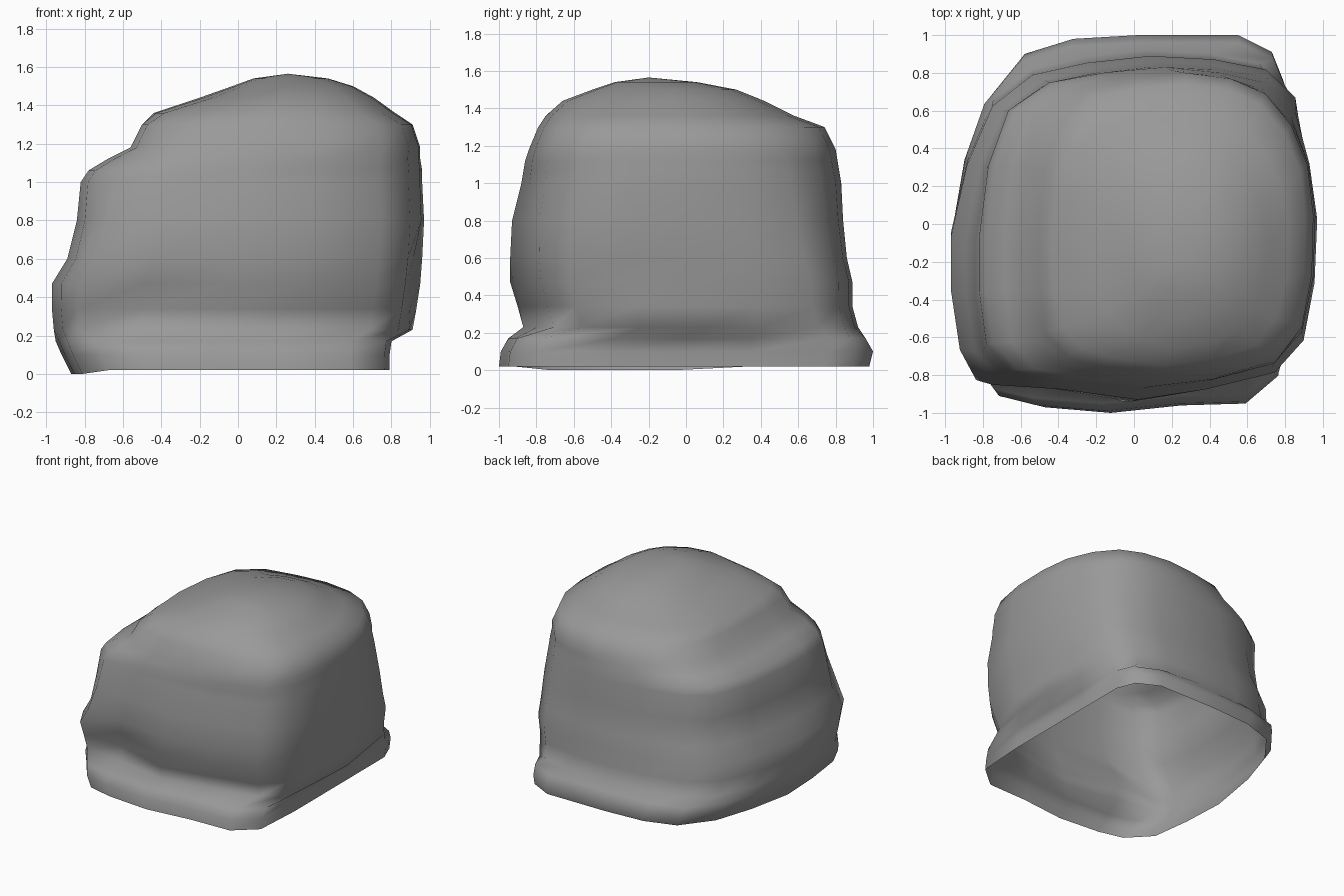
import bpy
import bmesh
from mathutils import Vector

default_cube = bpy.data.objects.get("Cube")
if default_cube:
    bpy.data.objects.remove(default_cube, do_unlink=True)

# Outlines seen from above, scaled to the unit square
SKIRT_OUTLINE = [
    (1, 0), (1, .35), (1, .76), (.93, .91), (.72, 1), (.1, 1), (-.3, .98),
    (-.6, .9), (-.82, .66), (-.94, .35), (-1, -.05), (-.98, -.4), (-.93, -.72),
    (-.76, -.92), (-.52, -.97), (-.1, -1), (.35, -.96), (.76, -.95), (.97, -.8),
    (1, -.4)]
BODY_OUTLINE = [
    (1, .08), (.95, .42), (.9, .76), (.74, .92), (.45, .98), (.1, 1), (-.25, .96),
    (-.55, .89), (-.77, .71), (-.91, .37), (-1, -.05), (-1, -.35), (-.95, -.7),
    (-.86, -.86), (-.5, -.92), (-.05, -1), (.35, -.92), (.76, -.82), (.92, -.65),
    (.98, -.3)]
CROWN_OUTLINE = [
    (1, .08), (.96, .4), (.84, .66), (.66, .86), (.42, .96), (.1, 1), (-.25, .97),
    (-.6, .91), (-.85, .74), (-.96, .4), (-1, -.05), (-1, -.4), (-.96, -.72),
    (-.8, -.89), (-.5, -.96), (-.05, -1), (.35, -.96), (.74, -.86), (.92, -.64),
    (.99, -.3)]

# Height, left, right, front and back limits of each ring
SKIRT_RINGS = [
    (.02, -.87, .79, -1, .98), (.1, -.92, .79, -.99, 1),
    (.17, -.95, .8, -.95, .96)]
BODY_RINGS = [
    (.23, -.96, .91, -.87, .92), (.34, -.97, .93, -.9, .89),
    (.47, -.97, .95, -.94, .89), (.6, -.89, .96, -.94, .86),
    (.8, -.84, .97, -.93, .84), (1, -.82, .96, -.88, .83),
    (1.06, -.78, .96, -.87, .82), (1.12, -.68, .95, -.86, .81),
    (1.18, -.56, .95, -.84, .8), (1.3, -.5, .91, -.79, .74),
    (1.36, -.44, .82, -.75, .58), (1.44, -.2, .71, -.66, .42),
    (1.5, -.03, .6, -.5, .27), (1.54, .08, .47, -.38, .06)]

# Soft dents and lumps: centre, radius, displacement
DENTS = [
    ((-.48, -.87, .4), .16, (0, .07, 0)),
    ((-.68, -.82, .52), .17, (0, -.05, 0)),
    ((.93, -.35, .5), .2, (-.04, 0, 0))]


def ring_points(limits, outline):
    height, left, right, front, back = limits
    middle = Vector(((left + right) / 2, (front + back) / 2, height))
    half_width, half_depth = (right - left) / 2, (back - front) / 2
    return [middle + Vector((u * half_width, v * half_depth, 0)) for u, v in outline]


def body_outline_at(height):
    """Square corners low down, softer at the shoulder, nearly round on the dome."""
    shoulder = min(1, max(0, (height - .47) / .75))
    dome = min(.8, max(0, (height - 1.3) / .2))
    blended = []
    for low, high in zip(BODY_OUTLINE, CROWN_OUTLINE):
        point = Vector(low).lerp(Vector(high), shoulder)
        blended.append(point.lerp(point.normalized(), dome))
    return blended


def press(point):
    moved = point.copy()
    for centre, radius, shift in DENTS:
        distance = (point - Vector(centre)).length / radius
        moved += Vector(shift) * max(0, 1 - distance * distance / 2) ** 2
    return moved


# One grey material
grey = bpy.data.materials.new("plain_grey")
grey.use_nodes = True
colour = (.32, .32, .32, 1)
grey.diffuse_color = colour
shader = next(n for n in grey.node_tree.nodes if n.type == "BSDF_PRINCIPLED")
shader.inputs["Base Color"].default_value = colour

# Loft the open shell from the flared hem up to the domed crown
shell = bmesh.new()
stacks = [ring_points(r, SKIRT_OUTLINE) for r in SKIRT_RINGS]
stacks += [ring_points(r, body_outline_at(r[0])) for r in BODY_RINGS]
for point in stacks[0]:
    if point.x < -.7 and point.y < 0:
        point.z = 0  # hem sags at one corner
rings = [[shell.verts.new(press(p)) for p in stack] for stack in stacks]
count = len(BODY_OUTLINE)
for lower, upper in zip(rings, rings[1:]):
    for i in range(count):
        j = (i + 1) % count
        shell.faces.new((lower[i], lower[j], upper[j], upper[i]))
apex = shell.verts.new((.26, -.2, 1.565))
for i in range(count):
    shell.faces.new((rings[-1][i], rings[-1][(i + 1) % count], apex))
for face in shell.faces:
    face.smooth = True

mesh = bpy.data.meshes.new("lumpy_shell")
shell.to_mesh(mesh)
shell.free()
mesh.materials.append(grey)
shell_object = bpy.data.objects.new("lumpy_shell", mesh)
bpy.context.collection.objects.link(shell_object)
